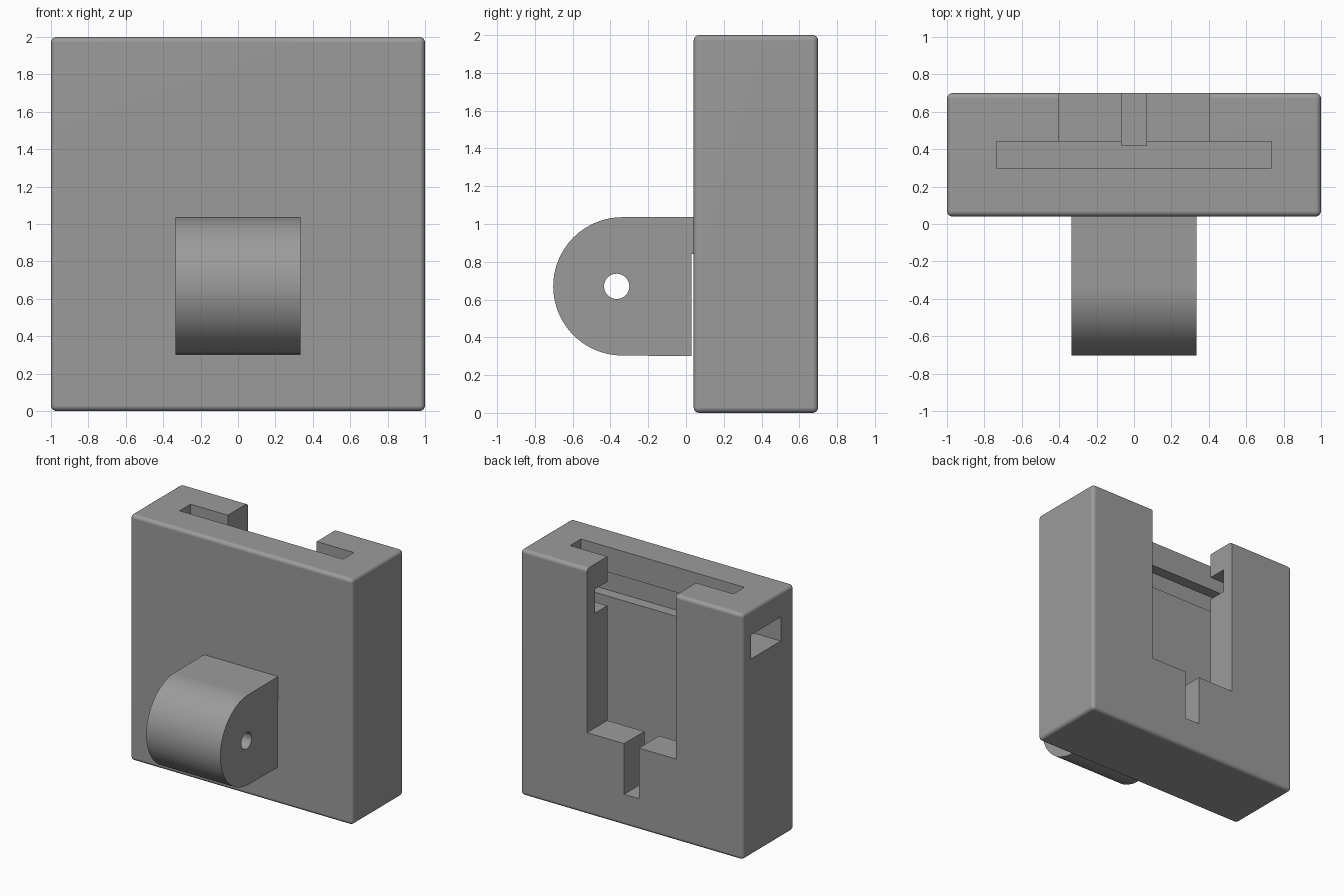
import bpy, bmesh, math

if "Cube" in bpy.data.objects:
    bpy.data.objects.remove(bpy.data.objects["Cube"])

grey = bpy.data.materials.new("plain grey")
grey.diffuse_color = (0.33, 0.33, 0.33, 1)
grey.use_nodes = True
grey.node_tree.nodes["Principled BSDF"].inputs["Base Color"].default_value = grey.diffuse_color


def make(name, bm):
    bmesh.ops.recalc_face_normals(bm, faces=bm.faces)
    me = bpy.data.meshes.new(name)
    bm.to_mesh(me)
    bm.free()
    me.materials.append(grey)
    ob = bpy.data.objects.new(name, me)
    bpy.context.collection.objects.link(ob)
    return ob


def box(name, lo, hi, bevel=0):
    bm = bmesh.new()
    bmesh.ops.create_cube(bm, size=1)
    for v in bm.verts:
        v.co = [(a + b) / 2 + c * (b - a) for a, b, c in zip(lo, hi, v.co)]
    if bevel:
        bmesh.ops.bevel(bm, geom=bm.edges[:], offset=bevel, segments=4,
                        profile=0.5, affect='EDGES')
    return make(name, bm)


def prism(name, profile, x0, x1):
    """Extrude a (y, z) outline along x."""
    bm = bmesh.new()
    face = bm.faces.new([bm.verts.new((x0, y, z)) for y, z in profile])
    res = bmesh.ops.extrude_face_region(bm, geom=[face])
    for v in res["geom"]:
        if isinstance(v, bmesh.types.BMVert):
            v.co.x = x1
    return make(name, bm)


def arc(cy, cz, r, a0, a1, n):
    return [(cy + r * math.cos(math.radians(a0 + (a1 - a0) * i / n)),
             cz + r * math.sin(math.radians(a0 + (a1 - a0) * i / n)))
            for i in range(n + 1)]


def cut(ob, cutters):
    for c in cutters:
        c.hide_render = True
        c.hide_set(True)
        m = ob.modifiers.new(c.name, 'BOOLEAN')
        m.operation, m.solver, m.object = 'DIFFERENCE', 'EXACT', c
    # Bake the cuts, then shade with sharp edges kept
    bpy.context.view_layer.update()
    dg = bpy.context.evaluated_depsgraph_get()
    me = bpy.data.meshes.new_from_object(ob.evaluated_get(dg))
    ob.modifiers.clear()
    ob.data = me
    for c in cutters:
        bpy.data.objects.remove(c)
    bpy.ops.object.select_all(action='DESELECT')
    ob.select_set(True)
    bpy.context.view_layer.objects.active = ob
    bpy.ops.object.shade_smooth_by_angle(angle=math.radians(35))
    w = ob.modifiers.new("even shading", 'WEIGHTED_NORMAL')
    w.keep_sharp = True


# Housing block with rounded edges
housing = box("housing", (-1, 0.04, 0), (1, 0.70, 2), 0.03)
cut(housing, [
    # flat pocket open at the top
    box("pocket_cutter", (-0.735, 0.30, 0.267), (0.735, 0.44, 2.2)),
    # wide opening in the back
    box("opening_cutter", (-0.4, 0.43, 0.667), (0.4, 0.9, 2.3)),
    # narrow notch under the opening
    box("notch_cutter", (-0.067, 0.42, 0.255), (0.067, 0.95, 1.0)),
    # cross channel entering from one side only
    box("channel_cutter", (-1.2, 0.21, 1.60), (0.74, 0.595, 1.795)),
])

# Rounded mounting lug, its rear face stepped back below the contact area
outline = [(0.045, 1.037)] + arc(-0.337, 0.67, 0.366, 90, 270, 40) + [
    (0.03, 0.30), (0.03, 0.84), (0.045, 0.84)]
lug = prism("mounting_lug", outline, -0.333, 0.333)
cut(lug, [prism("pin_hole_cutter", arc(-0.367, 0.67, 0.067, 0, 348.75, 31),
                -0.5, 0.5)])
